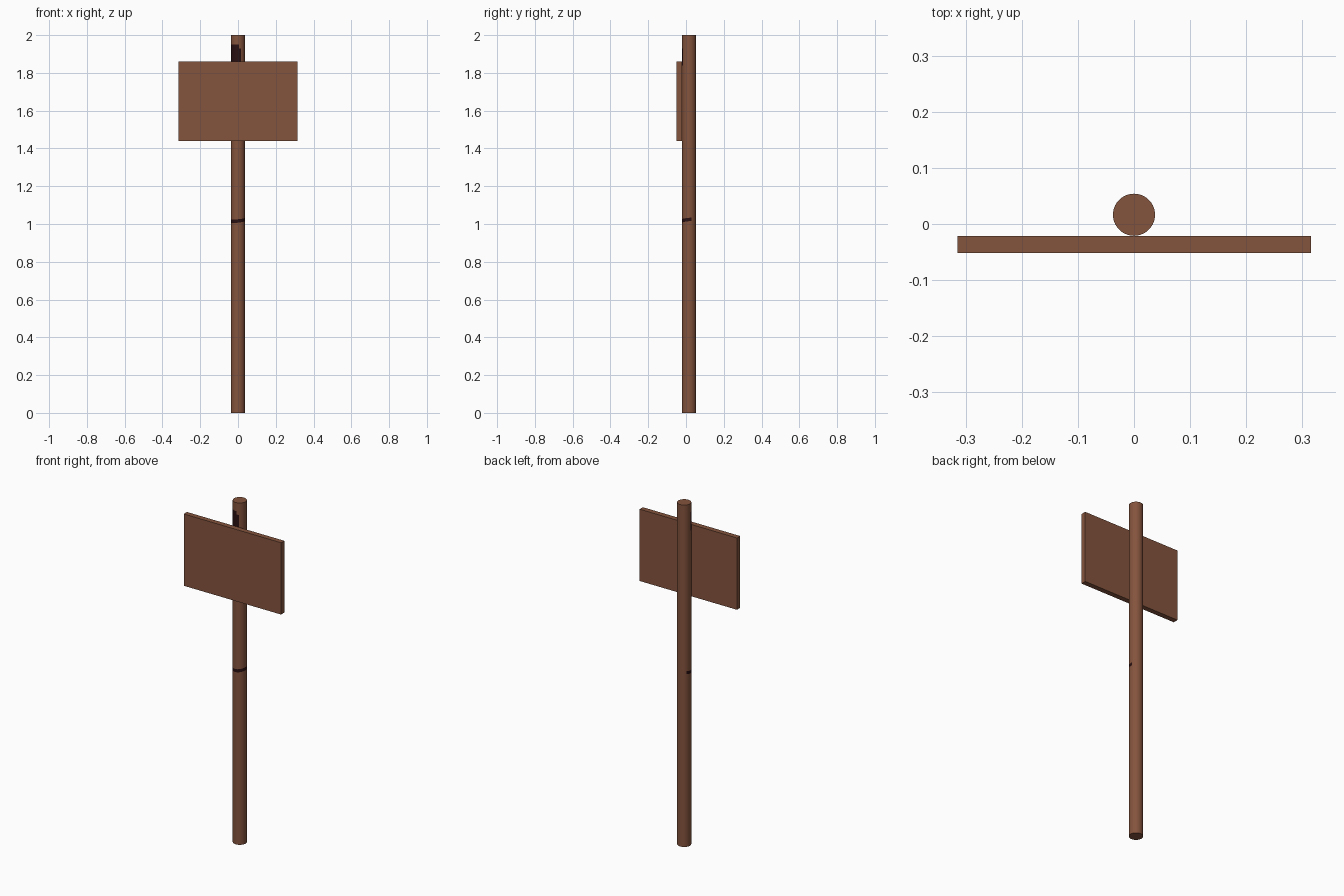
import bpy, bmesh, math

if "Cube" in bpy.data.objects:
    bpy.data.objects.remove(bpy.data.objects["Cube"])

def material(name, rgb):
    m = bpy.data.materials.new(name)
    m.diffuse_color = (*rgb, 1)
    m.use_nodes = True
    m.node_tree.nodes["Principled BSDF"].inputs["Base Color"].default_value = m.diffuse_color
    return m

wood = material("brown wood", (0.232, 0.088, 0.047))
dark = material("dark stain", (0.022, 0.005, 0.006))

def finish(bm, name, mats):
    bmesh.ops.recalc_face_normals(bm, faces=bm.faces)
    me = bpy.data.meshes.new(name)
    bm.to_mesh(me)
    bm.free()
    for m in mats:
        me.materials.append(m)
    ob = bpy.data.objects.new(name, me)
    bpy.context.collection.objects.link(ob)
    return ob

# Round pole, built from rings so the dark stains can be cut faces
R, CY, N = 0.0375, 0.0165, 40
levels = [0, 1.011, 1.029, 1.84, 1.90, 1.93, 1.95, 2.0]
bm = bmesh.new()
rings = []
for k, z in enumerate(levels):
    ring = []
    for i in range(N):
        a = 2 * math.pi * i / N
        tilt = 0.004 * (math.cos(a) + math.sin(a)) if k in (1, 2) else 0
        ring.append(bm.verts.new((R * math.cos(a), CY + R * math.sin(a), z + tilt)))
    rings.append(ring)
for k in range(len(levels) - 1):
    for i in range(N):
        j = (i + 1) % N
        f = bm.faces.new((rings[k][i], rings[k][j], rings[k + 1][j], rings[k + 1][i]))
        f.smooth = True
        deg = 360 * (i + 0.5) / N
        band = k == 1 and (deg > 140 or deg < 18)
        # patch narrows towards its top
        patch = k in (3, 4, 5) and 185 < deg < {3: 298, 4: 298, 5: 280}[k]
        f.material_index = 1 if band or patch else 0
bm.faces.new(rings[0])
bm.faces.new(rings[-1])
finish(bm, "pole", [wood, dark])

# Flat sign board on the front of the pole
bm = bmesh.new()
bmesh.ops.create_cube(bm, size=1)
for v in bm.verts:
    v.co = (v.co.x * 0.63, v.co.y * 0.03 - 0.0365, v.co.z * 0.42 + 1.65)
finish(bm, "sign_board", [wood])
